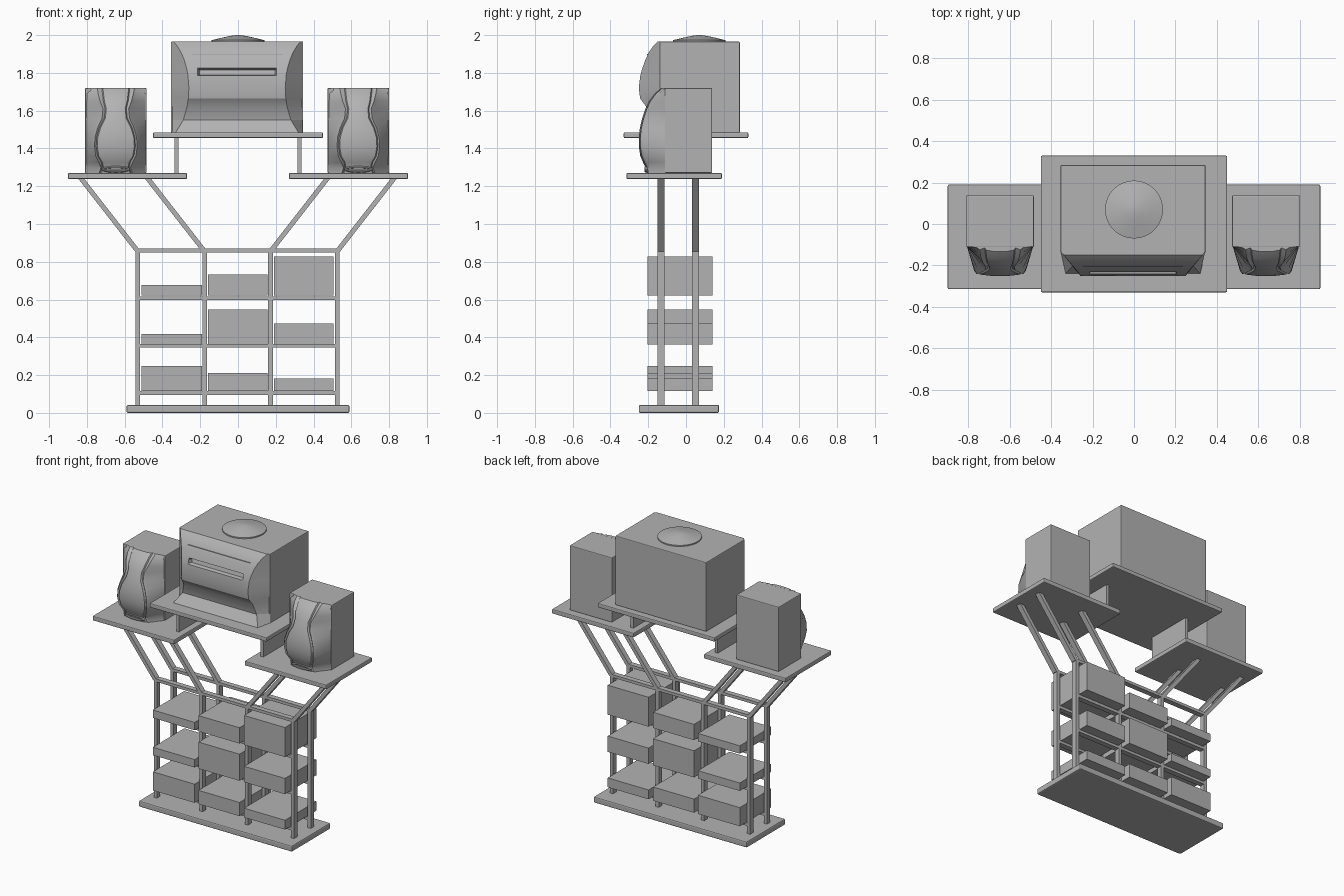
import bpy, bmesh, math
from mathutils import Vector

cube = bpy.data.objects.get("Cube")
if cube:
    bpy.data.objects.remove(cube, do_unlink=True)

grey = bpy.data.materials.new("plain_grey")
grey.use_nodes = True
GREY = (0.45, 0.45, 0.45, 1)
grey.diffuse_color = GREY
grey.node_tree.nodes["Principled BSDF"].inputs["Base Color"].default_value = GREY


def finish(name, bm, smooth=None):
    bmesh.ops.recalc_face_normals(bm, faces=bm.faces)
    mesh = bpy.data.meshes.new(name)
    bm.to_mesh(mesh)
    bm.free()
    mesh.materials.append(grey)
    ob = bpy.data.objects.new(name, mesh)
    bpy.context.collection.objects.link(ob)
    if smooth:
        bpy.ops.object.select_all(action='DESELECT')
        ob.select_set(True)
        bpy.context.view_layer.objects.active = ob
        bpy.ops.object.shade_smooth_by_angle(angle=math.radians(smooth))
    return ob


def box(name, x, y, z, lean=0, bevel=0):
    """Box from (low, high) ranges; lean slides the top along x."""
    bm = bmesh.new()
    bmesh.ops.create_cube(bm, size=1)
    for v in bm.verts:
        top = v.co.z > 0
        v.co = Vector((x[v.co.x > 0] + lean * top, y[v.co.y > 0], z[top]))
    ob = finish(name, bm)
    if bevel:
        mod = ob.modifiers.new("soft_edges", 'BEVEL')
        mod.width = bevel
        mod.segments = 2
    return ob


def front_shell(name, cx, rows):
    """Loft mirrored half sections; each row is (z, [(half width, y), ...])."""
    bm = bmesh.new()
    loops = []
    for z, half in rows:
        pts = [(-w, y) for w, y in half] + [(w, y) for w, y in reversed(half)]
        loops.append([bm.verts.new((cx + px, py, z)) for px, py in pts])
    for a, b in zip(loops, loops[1:]):
        for i in range(len(a) - 1):
            bm.faces.new((a[i], a[i + 1], b[i + 1], b[i]))
        bm.faces.new((a[-1], a[0], b[0], b[-1]))
    bm.faces.new(loops[0])
    bm.faces.new(loops[-1])
    return finish(name, bm, 28)


# Base plate and shelves
box("base_plate", (-.59, .59), (-.25, .175), (0, .042), bevel=.008)
box("centre_shelf", (-.45, .45), (-.33, .33), (1.455, 1.485), bevel=.006)
for side, s in (("left", 1), ("right", -1)):
    box(side + "_shelf", sorted((s * .27, s * .9)), (-.315, .19), (1.238, 1.27), bevel=.006)
    box(side + "_shelf_support", (s * .325 - .01, s * .325 + .01), (-.2, .13), (1.27, 1.455))

# Rack frame: posts, rails and slanted arms
for row, y in (("front", (-.152, -.115)), ("back", (.033, .07))):
    for i, x in enumerate((-.53, -.177, .172, .525)):
        box(f"{row}_post_{i + 1}", (x - .012, x + .012), y, (.04, .86))
        box(f"{row}_arm_{i + 1}", (x - .016, x + .016), y, (.855, 1.24),
            lean=-.3 if x < 0 else .3)
    for i, z in enumerate((.105, .355, .607, .86)):
        box(f"{row}_rail_{i + 1}", (-.54, .535), y, (z - .01, z + .01))

# Equipment boxes, three to a column
columns = (("right", (-.512, -.19), (.13, .055, .055)),
           ("middle", (-.16, .155), (.095, .185, .11)),
           ("left", (.19, .505), (.065, .11, .205)))
for label, x, heights in columns:
    for z, h in zip((.117, .363, .622), heights):
        box(f"{label}_equipment_box", x, (-.205, .14), (z, z + h))

# Small speakers: box, sculpted front, oval foot ring
# (height, inner half width, outer half width, front y)
profile = ((1.27, .075, .1, -.205), (1.3, .065, .09, -.212), (1.325, .07, .1, -.225),
           (1.36, .09, .118, -.24), (1.41, .098, .125, -.248), (1.46, .095, .122, -.248),
           (1.51, .08, .108, -.242), (1.56, .055, .085, -.23), (1.61, .05, .08, -.213),
           (1.65, .06, .095, -.195), (1.69, .065, .105, -.165), (1.72, .068, .11, -.13))
for side, cx in (("left", .637), ("right", -.647)):
    box(side + "_speaker_body", (cx - .163, cx + .163), (-.112, .138), (1.27, 1.72), bevel=.005)
    rows = []
    for z, inner, outer, y in profile:
        back = min(y + .022, -.115)
        rows.append((z, [(.16, -.108), (outer, back), (outer - .012, min(y + .006, -.115)),
                         (inner + .006, min(y + .016, -.115)), (inner, y + .004),
                         (inner * .5, y - .002)]))
    front_shell(side + "_speaker_front", cx, rows)
    bm = bmesh.new()
    rings = []
    for i in range(24):
        a = i * math.tau / 24
        rings.append([bm.verts.new((cx + math.cos(a) * (.066 + .01 * math.cos(b)),
                                    -.21 + .01 * math.sin(b),
                                    1.29 + math.sin(a) * (.012 + .007 * math.cos(b))))
                      for b in (k * math.tau / 8 for k in range(8))])
    for i, a in enumerate(rings):
        b = rings[(i + 1) % 24]
        for k in range(8):
            bm.faces.new((a[k], a[(k + 1) % 8], b[(k + 1) % 8], b[k]))
    finish(side + "_speaker_foot_ring", bm, 40)

# Large centre speaker: box, curved front with a slot
box("centre_speaker_body", (-.355, .345), (-.14, .285), (1.483, 1.965), bevel=.005)
curve = ((1.485, .325, -.24, 0), (1.55, .285, -.195, 0), (1.62, .265, -.21, 0),
         (1.665, .258, -.243, 0), (1.72, .255, -.25, 0), (1.785, .26, -.242, 0),
         (1.79, .26, -.241, .025), (1.815, .265, -.234, .025), (1.825, .267, -.231, 0),
         (1.87, .28, -.215, 0), (1.91, .297, -.196, 0), (1.94, .315, -.175, 0),
         (1.965, .335, -.15, 0))
front_shell("centre_speaker_front", -.005,
            [(z, [(.348, -.135), (w, y), (.21, y), (.2, y + cut)]) for z, w, y, cut in curve])
box("centre_speaker_trim", (-.245, .235), (-.206, -.19), (1.896, 1.9))

# Shallow dome on the centre speaker
bm = bmesh.new()
levels = [[bm.verts.new((r * math.cos(i * math.tau / 32), .07 + r * math.sin(i * math.tau / 32), z))
           for i in range(32)]
          for r, z in ((.14, 1.96), (.14, 1.973), (.09, 1.985), (.045, 1.995), (.012, 2.0))]
for a, b in zip(levels, levels[1:]):
    for i in range(32):
        j = (i + 1) % 32
        bm.faces.new((a[i], a[j], b[j], b[i]))
bm.faces.new(levels[0])
bm.faces.new(levels[-1])
finish("top_dome", bm, 40)
